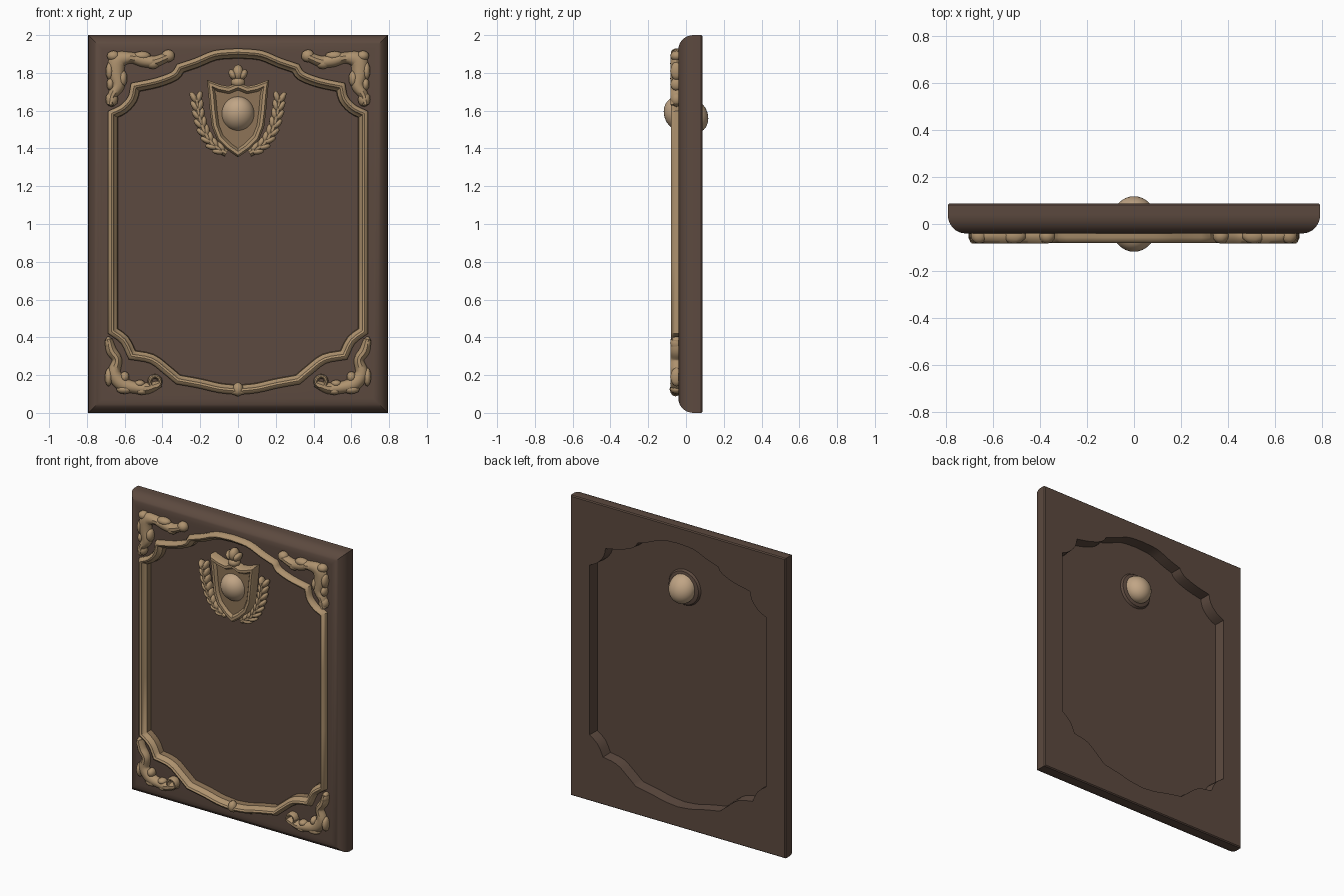
import bpy, bmesh, math
from mathutils import Vector

if "Cube" in bpy.data.objects:
    bpy.data.objects.remove(bpy.data.objects["Cube"])


def material(name, col):
    m = bpy.data.materials.new(name)
    m.diffuse_color = (*col, 1)
    m.use_nodes = True
    m.node_tree.nodes["Principled BSDF"].inputs["Base Color"].default_value = m.diffuse_color
    return m


WOOD = material("dark brown", (0.108, 0.068, 0.050))
GOLD = material("antique tan", (0.42, 0.285, 0.155))
DARK = material("shaded tan", (0.27, 0.175, 0.095))
BALL = material("pale tan", (0.53, 0.375, 0.235))


def finish(name, bm, *mats):
    bmesh.ops.recalc_face_normals(bm, faces=bm.faces[:])
    me = bpy.data.meshes.new(name)
    bm.to_mesh(me)
    bm.free()
    for m in mats:
        me.materials.append(m)
    ob = bpy.data.objects.new(name, me)
    bpy.context.collection.objects.link(ob)
    return ob


def spline(pts, n=5):
    """Catmull-Rom through points of any dimension."""
    p = [Vector(a) for a in pts]
    p = [2 * p[0] - p[1]] + p + [2 * p[-1] - p[-2]]
    out = []
    for i in range(1, len(p) - 2):
        a, b, c, d = p[i - 1:i + 3]
        for k in range(n):
            t = k / n
            out.append(0.5 * (2 * b + (c - a) * t + (2 * a - 5 * b + 4 * c - d) * t * t
                              + (3 * b - a - 3 * c + d) * t ** 3))
    return out + [p[-2]]


def mirrored(half):
    """Close a right-hand half outline (top to bottom) across x = 0."""
    return half + [Vector((-p.x, p.y)) for p in reversed(half[1:-1])]


def offset(loop, d):
    """Push a clockwise loop outwards by d with clamped mitres."""
    res, n = [], len(loop)
    for i, p in enumerate(loop):
        a = (p - loop[i - 1]).normalized()
        b = (loop[(i + 1) % n] - p).normalized()
        na, nb = Vector((-a.y, a.x)), Vector((-b.y, b.x))
        m = (na + nb).normalized()
        res.append(p + m * d / max(0.6, m.dot(na)))
    return res


def loft(name, loop, profile, mats, cap=True, rule=None):
    """Sweep (offset, y) profile around a loop; caps, or closes the section."""
    bm = bmesh.new()
    rings = [[bm.verts.new((q.x, y, q.y)) for q in offset(loop, o)] for o, y in profile]
    n, k = len(loop), len(profile)
    for j in range(k - 1 if cap else k):
        r, s = rings[j], rings[(j + 1) % k]
        for i in range(n):
            f = bm.faces.new((r[i], r[(i + 1) % n], s[(i + 1) % n], s[i]))
            f.material_index = rule(j) if rule else 0
    if cap:
        bm.faces.new(rings[0])
        bm.faces.new(rings[-1])
    return finish(name, bm, *mats)


def add_blob(bm, x, z, rx, rz, ang=0, y=-0.05, ry=0.034):
    """Ellipsoid leaf or bead lying on the front."""
    r = bmesh.ops.create_icosphere(bm, subdivisions=2, radius=1)
    c, s = math.cos(ang), math.sin(ang)
    for v in r["verts"]:
        a, b = v.co.x * rx, v.co.z * rz
        v.co = (x + a * c - b * s, y + v.co.y * ry, z + a * s + b * c)


def add_tube(bm, pts, y=-0.048, depth=0.036, sides=10):
    """Scroll stem through (x, z, half width) points."""
    path = spline(pts, 6)
    rings = []
    for i, p in enumerate(path):
        t = path[min(i + 1, len(path) - 1)] - path[max(i - 1, 0)]
        t = Vector((t.x, t.y)).normalized()
        ring = []
        for k in range(sides):
            a = 2 * math.pi * k / sides
            w = p.z * math.cos(a)
            ring.append(bm.verts.new((p.x - t.y * w, y + depth * math.sin(a), p.y + t.x * w)))
        rings.append(ring)
    for r, s in zip(rings, rings[1:]):
        for k in range(sides):
            bm.faces.new((r[k], r[(k + 1) % sides], s[(k + 1) % sides], s[k]))
    bm.faces.new(rings[0])
    bm.faces.new(rings[-1])


# Ornamental outline shared by moulding and recesses
segments = [
    [(0, 1.91), (0.12, 1.9), (0.22, 1.86), (0.31, 1.83)],
    [(0.31, 1.83), (0.34, 1.79), (0.43, 1.755), (0.55, 1.73)],
    [(0.55, 1.73), (0.565, 1.665), (0.61, 1.615), (0.67, 1.585)],
    [(0.67, 1.585), (0.67, 0.43)],
    [(0.67, 0.43), (0.605, 0.38), (0.565, 0.30)],
    [(0.565, 0.30), (0.46, 0.28), (0.385, 0.225), (0.32, 0.17)],
    [(0.32, 0.17), (0.2, 0.148), (0.1, 0.125), (0, 0.115)]]
half = []
for s in segments:
    half += spline(s, 3)[:-1]
half.append(Vector((0, 0.115)))
outline = mirrored(half)

# Slab with rounded front edge
rect = [Vector(p) for p in ((-0.793, 2), (0.793, 2), (0.793, 0), (-0.793, 0))]
prof = [(-0.006, 0.087), (0, 0.08)]
for k in range(9):
    a = k / 8 * math.pi / 2
    prof.append((-0.075 * (1 - math.cos(a)), 0.04 - 0.08 * math.sin(a)))
panel = loft("panel", rect, prof, [WOOD])

# Cut the recess into the back and the shallower one into the front
cutters = [loft("back_cutter", outline, [(-0.024, 0.012), (-0.018, 0.12)], [WOOD]),
           loft("front_cutter", outline, [(-0.012, -0.008), (-0.012, -0.1)], [WOOD])]
for c in cutters:
    c.hide_render = True
    m = panel.modifiers.new("recess", "BOOLEAN")
    m.operation, m.solver, m.object = "DIFFERENCE", "EXACT", c
dg = bpy.context.evaluated_depsgraph_get()
cut = bpy.data.meshes.new_from_object(panel.evaluated_get(dg))
panel.modifiers.clear()
panel.data = cut
for c in cutters:
    bpy.data.objects.remove(c)

# Gilded moulding with darker inner step
loft("moulding", outline,
     [(0.019, -0.02), (0.019, -0.058), (0.012, -0.073), (0, -0.08), (-0.011, -0.074),
      (-0.017, -0.058), (-0.030, -0.046), (-0.034, -0.003)],
     [GOLD, DARK], cap=False, rule=lambda j: 1 if j == 6 else 0)

# Corner scrolls, mirrored left and right
for side, s in (("right", 1), ("left", -1)):
    bm = bmesh.new()
    add_tube(bm, [(s * x, z, w) for x, z, w in (
        (0.375, 1.885, 0.025), (0.44, 1.86, 0.03), (0.50, 1.865, 0.034), (0.57, 1.88, 0.03),
        (0.635, 1.865, 0.046), (0.645, 1.80, 0.042), (0.635, 1.735, 0.036),
        (0.665, 1.68, 0.025), (0.675, 1.63, 0.02))])
    for x, z, a, b in ((0.37, 1.89, 0.036, 0.034), (0.45, 1.85, 0.038, 0.03),
                       (0.51, 1.89, 0.05, 0.025), (0.66, 1.89, 0.035, 0.028),
                       (0.68, 1.81, 0.02, 0.05), (0.61, 1.77, 0.024, 0.045),
                       (0.668, 1.66, 0.034, 0.04), (0.675, 1.74, 0.02, 0.035)):
        add_blob(bm, s * x, z, a, b)
    finish("top_scroll_" + side, bm, GOLD)

    bm = bmesh.new()
    add_tube(bm, [(s * x, z, w) for x, z, w in (
        (0.685, 0.39, 0.02), (0.67, 0.33, 0.028), (0.64, 0.28, 0.026), (0.655, 0.21, 0.035),
        (0.615, 0.155, 0.038), (0.55, 0.135, 0.032), (0.48, 0.13, 0.03), (0.41, 0.155, 0.018))])
    add_tube(bm, [(s * (0.44 + 0.028 * math.cos(k * 0.8)), 0.165 + 0.028 * math.sin(k * 0.8), 0.012)
                  for k in range(9)])
    for x, z, a, b in ((0.685, 0.19, 0.02, 0.05), (0.60, 0.125, 0.045, 0.025),
                       (0.685, 0.37, 0.02, 0.036), (0.60, 0.19, 0.025, 0.03),
                       (0.52, 0.155, 0.03, 0.02), (0.51, 0.115, 0.035, 0.02)):
        add_blob(bm, s * x, z, a, b)
    finish("bottom_scroll_" + side, bm, GOLD)

    # Laurel branch: stem and pairs of leaves
    bm = bmesh.new()
    stem = [(0.22, 1.67, 0.015), (0.207, 1.58, 0.022), (0.178, 1.49, 0.024),
            (0.13, 1.42, 0.024), (0.06, 1.375, 0.02)]
    add_tube(bm, [(s * x, z, w) for x, z, w in stem], y=-0.035, depth=0.03)
    path = spline(stem, 2)
    for i, p in enumerate(path[:-1]):
        t = path[i + 1] - p
        ang = math.atan2(t.y, t.x)
        for d in (-1, 1):
            q = Vector((p.x - math.sin(ang) * 0.014 * d, p.y + math.cos(ang) * 0.014 * d))
            b = ang - 0.4 * d
            add_blob(bm, s * q.x, q.y, 0.036, 0.017, b if s > 0 else math.pi - b,
                     y=-0.04, ry=0.03)
    finish("laurel_" + side, bm, GOLD)

# Shield plate and its raised rim
shield = mirrored([Vector(p) for p in (
    (0, 1.735), (0.05, 1.715), (0.10, 1.725), (0.15, 1.745), (0.142, 1.68), (0.135, 1.60),
    (0.125, 1.52), (0.10, 1.455), (0.05, 1.405), (0, 1.37))])
loft("shield_plate", shield, [(0, 0.0), (0, -0.052)], [DARK])
loft("shield_rim", shield, [(0.014, -0.005), (0.014, -0.055), (0.004, -0.07),
                            (-0.012, -0.07), (-0.026, -0.05), (-0.026, -0.015)],
     [GOLD], cap=False)

# Crest above the shield and knob at the bottom of the moulding
bm = bmesh.new()
for x, z, a, b, r in ((0, 1.80, 0.03, 0.045, 0), (0.028, 1.79, 0.02, 0.032, -0.5),
                      (-0.028, 1.79, 0.02, 0.032, 0.5), (0, 1.75, 0.04, 0.03, 0)):
    add_blob(bm, x, z, a, b, r, y=-0.04, ry=0.04)
finish("crest", bm, GOLD)
bm = bmesh.new()
add_blob(bm, 0, 0.125, 0.028, 0.038, y=-0.055, ry=0.032)
add_blob(bm, 0, 0.115, 0.05, 0.022, y=-0.055, ry=0.026)
finish("bottom_knob", bm, GOLD)

# Ball stretched through the panel, with a low wooden collar behind
bm = bmesh.new()
bmesh.ops.create_uvsphere(bm, u_segments=32, v_segments=20, radius=1)
for v in bm.verts:
    y = v.co.y * 0.085 + max(-1, min(1, v.co.y * 8)) * 0.033
    v.co = (v.co.x * 0.088, y, 1.577 + v.co.z * 0.092 - y * 0.15)
finish("ball", bm, BALL)
circle = [Vector((0.1 * math.sin(k * math.pi / 16), 1.57 + 0.1 * math.cos(k * math.pi / 16)))
          for k in range(32)]
loft("back_collar", circle, [(0.02, 0.01), (0.01, 0.026), (-0.02, 0.034)], [WOOD])

# Smooth shading with crisp edges
bpy.ops.object.select_all(action="DESELECT")
for ob in bpy.context.scene.objects:
    ob.select_set(True)
    bpy.context.view_layer.objects.active = ob
bpy.ops.object.shade_smooth_by_angle(angle=math.radians(40))
